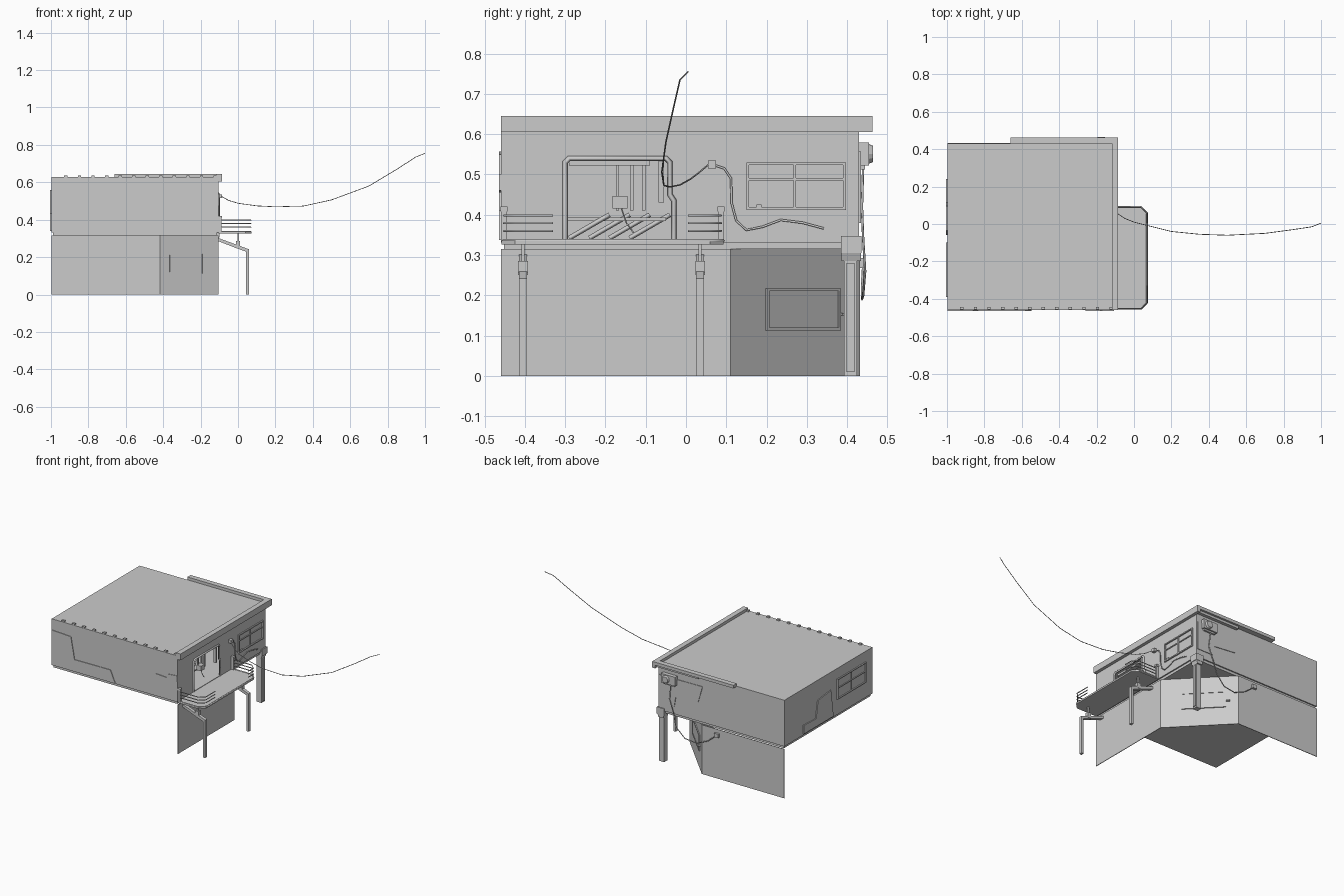
import bpy, bmesh, math
from mathutils import Matrix, Vector

if "Cube" in bpy.data.objects:
    bpy.data.objects.remove(bpy.data.objects["Cube"])


def finish(name, bm):
    bmesh.ops.recalc_face_normals(bm, faces=bm.faces)
    me = bpy.data.meshes.new(name)
    bm.to_mesh(me)
    bm.free()
    ob = bpy.data.objects.new(name, me)
    bpy.context.collection.objects.link(ob)
    return ob


def box(name, a0, a1, b0, b1, c0, c1, M=Matrix()):
    bm = bmesh.new()
    bmesh.ops.create_cube(bm, size=1)
    for v in bm.verts:
        p = Vector((a1 if v.co.x > 0 else a0, b1 if v.co.y > 0 else b0, c1 if v.co.z > 0 else c0))
        v.co = M @ p
    return finish(name, bm)


# prism: profile in the (u, z) plane of a wall, extruded along its outward axis
def prism(name, pts, o0, o1, M):
    bm = bmesh.new()
    f = bm.faces.new([bm.verts.new((u, o0, z)) for u, z in pts])
    r = bmesh.ops.extrude_face_region(bm, geom=[f])
    for v in r['geom']:
        if isinstance(v, bmesh.types.BMVert):
            v.co.y = o1
    bm.transform(M)
    return finish(name, bm)


def tube(name, pts, r, res=1, cyclic=False):
    cu = bpy.data.curves.new(name, 'CURVE')
    cu.dimensions = '3D'
    cu.bevel_depth, cu.bevel_resolution, cu.use_fill_caps = r, res, True
    sp = cu.splines.new('POLY')
    sp.points.add(len(pts) - 1)
    for p, co in zip(sp.points, pts):
        p.co = (*co, 1)
    sp.use_cyclic_u = cyclic
    tmp = bpy.data.objects.new(name, cu)
    bpy.context.collection.objects.link(tmp)
    bpy.context.view_layer.update()
    me = bpy.data.meshes.new_from_object(tmp.evaluated_get(bpy.context.evaluated_depsgraph_get()))
    bpy.data.objects.remove(tmp)
    ob = bpy.data.objects.new(name, me)
    bpy.context.collection.objects.link(ob)
    return ob


def cut(ob, cutter):
    m = ob.modifiers.new('cut', 'BOOLEAN')
    m.operation, m.solver, m.object = 'DIFFERENCE', 'EXACT', cutter
    bpy.context.view_layer.update()
    ob.data = bpy.data.meshes.new_from_object(ob.evaluated_get(bpy.context.evaluated_depsgraph_get()))
    ob.modifiers.clear()
    bpy.data.objects.remove(cutter)


# wall frame: local (along wall, outward, up) -> world
def wall(origin, along, out):
    M = Matrix.Identity(4)
    for i in range(2):
        M[i][0], M[i][1], M[i][3] = along[i], out[i], origin[i]
    return M


def window(name, u0, u1, z0, z1, M, us=(), zs=(), t=.007, o=.008):
    for k, (a, b, c, d) in enumerate([(u0, u0 + t, z0, z1), (u1 - t, u1, z0, z1),
                                      (u0, u1, z0, z0 + t), (u0, u1, z1 - t, z1)]):
        box(f'{name}_frame_{k}', a, b, -.006, o, c, d, M)
    for u in us:
        box(name + '_mullion', u - .003, u + .003, -.006, o - .003, z0, z1, M)
    for z in zs:
        box(name + '_bar', u0, u1, -.006, o - .003, z - .003, z + .003, M)


XR, YF, YB, ZF, ZR = -.105, -.46, .43, .335, .627
RIGHT = wall((XR, 0), (0, 1), (1, 0))
LEFT = wall((-1, 0), (0, 1), (-1, 0))
FRONT = wall((0, YF), (1, 0), (0, -1))
BACK = wall((0, YB), (1, 0), (0, 1))
d = Vector((-.31, .32)).normalized()
DIAG = wall((XR, .11), (d.x, d.y), (d.y, -d.x))

# lower storey: right wall, diagonal entrance wall and back wall
bm = bmesh.new()
foot = [(XR, YF), (XR, .11), (-.415, YB), (-.998, YB)]
cols = [[bm.verts.new((x, y, z)) for z in (0, .315)] for x, y in foot]
for a, b in zip(cols, cols[1:]):
    bm.faces.new((a[0], b[0], b[1], a[1]))
lower = finish('lower_walls', bm)
sol = lower.modifiers.new('thickness', 'SOLIDIFY')
sol.thickness, sol.offset = .004, 0

# upper storey shell
box('floor_band', -.99, XR - .008, YF + .008, YB - .008, .315, ZF)
box('upper_floor', -.998, XR, YF, YB, ZF - .004, ZF + .004)
box('roof', -.998, XR, YF, YB, ZR - .01, ZR)
box('front_wall', -.998, XR, YF, YF + .01, ZF, ZR)
box('back_wall', -.998, XR, YB - .01, YB, ZF, ZR)
box('left_wall', -.998, -.988, YF, YB, ZF, ZR)
right = box('right_wall', XR - .01, XR, YF, YB, ZF, ZR)
door = [(-.3, .338), (-.3, .53), (-.29, .54), (-.05, .54), (-.04, .53), (-.04, .45), (-.03, .435), (-.03, .338)]
cut(right, prism('door_cutter', door, -.05, .05, RIGHT))
cut(right, box('window_cutter', .152, .393, -.05, .05, .415, .527, RIGHT))

# roof gutters and beam ends
box('right_gutter', XR, -.085, YF, .463, .605, .645)
box('right_gutter_lip', -.118, XR, YF, .45, .625, .645)
box('back_gutter', -.66, -.085, YB, .463, .625, .645)
box('back_gutter_under', -.4, -.085, YB, .45, .61, .625)
for i in range(12):
    x = -.92 + i * .0725
    box(f'beam_end_{i}', x - .009, x + .009, YF + .002, YF + .016, ZR - .01, ZR + .009)

# doorway frame, inner track, hanging strips and debris
tube('door_frame', [(XR, u, z) for u, z in door], .007, 0)
box('door_track', -.15, -.12, -.29, -.09, .522, .535)
box('door_side_rail', -.125, -.11, -.068, -.055, .43, .54)
for i, y in enumerate((-.17, -.135, -.105)):
    box(f'hanging_strip_{i}', -.17, -.16, y - .004, y + .004, .41, .535)
box('switch_box', -.165, -.135, -.182, -.145, .415, .447)
tube('switch_cable', [(-.15, -.16, .415), (-.15, -.148, .38), (-.15, -.13, .355)], .002)
for i in range(4):
    y = -.29 + i * .05
    tube(f'debris_bar_{i}', [(-.2 - .02 * i, y, .342), (-.2 - .02 * i, y + .1, .4)], .006, 0)
box('debris_plank', -.28, -.2, -.3, -.05, .385, .393)

# upper window and lower entrance window
box('upper_window_glass', .15, .395, -.009, -.006, .412, .53, RIGHT)
window('upper_window', .15, .397, .412, .53, RIGHT, (.27,), (.488,))
box('upper_window_latch', .175, .188, 0, .009, .418, .426, RIGHT)
window('entrance_hatch', .12, .375, .113, .217, DIAG)
box('entrance_hatch_panel', .125, .37, 0, .005, .118, .212, DIAG)
box('entrance_handle', .375, .397, 0, .014, .15, .156, DIAG)

# balcony slab with chamfered outer corners and raised rim
edge = [(-.105, -.458), (.04, -.458), (.073, -.425), (.073, .06), (.04, .093), (-.105, .093)]
bm = bmesh.new()
f = bm.faces.new([bm.verts.new((x, y, .326)) for x, y in edge])
r = bmesh.ops.extrude_face_region(bm, geom=[f])
bmesh.ops.translate(bm, vec=(0, 0, .01), verts=[v for v in r['geom'] if isinstance(v, bmesh.types.BMVert)])
finish('balcony_slab', bm)
tube('balcony_rim', [(x - .004, y * .99, .335) for x, y in edge], .005, 0)

# broken balcony railing: one piece at each end, with wall posts
for s, tag, ye, yend in ((-1, 'front', -.452, -.33), (1, 'back', .087, .005)):
    for k, z in enumerate((.36, .379, .398)):
        tube(f'{tag}_rail_{k}', [(-.1, ye, z), (.038, ye, z), (.069, ye - s * .03, z), (.069, yend, z)], .0028, 1)
    box(f'{tag}_rail_post', -.105, -.088, ye - .007, ye + .007, .336, .412)
    box(f'{tag}_rail_cap', -.105, -.085, ye - .009, ye + .009, .408, .42)

# bent balcony supports
leg = [(XR, .285), (XR, .302), (.005, .262), (.058, .242), (.058, 0), (.042, 0), (.042, .23), (-.002, .245)]
for tag, y in (('front', -.405), ('back', .035)):
    prism(f'{tag}_balcony_leg', leg, -.01, .01, wall((0, y), (1, 0), (0, 1)))
    box(f'{tag}_leg_strut', -.004, .006, y - .004, y + .004, .25, .33)
    box(f'{tag}_leg_bracket', -.012, .012, y - .012, y + .012, .25, .285)

# corner column under the overhang
box('corner_column', -.143, -.108, .392, .425, 0, .29)
box('corner_column_face', -.108, -.103, .398, .419, .01, .28)
box('corner_cap', -.15, -.098, .385, .436, .305, .347)
prism('corner_cap_taper', [(-.147, .305), (-.101, .305), (-.108, .285), (-.143, .285)], -.044, .004, BACK)

# broken plaster layers on the walls
layers = {
    'front_plaster': (FRONT, [(-.998, .337), (-.998, .557), (-.86, .55), (-.834, .41), (-.58, .412), (-.547, .337)]),
    'front_patch': (FRONT, [(-.26, .475), (-.18, .47), (-.17, .495), (-.107, .5), (-.107, .46), (-.25, .455)]),
    'left_plaster': (LEFT, [(.24, .34), (.24, .395), (.116, .39), (.096, .5), (-.035, .515), (-.06, .34)]),
    'back_plaster': (BACK, [(-.11, .557), (-.42, .56), (-.39, .455), (-.23, .44), (-.22, .38), (-.11, .38)])}
for name, (M, pts) in layers.items():
    prism(name, pts, -.002, .004, M)
window('left_window', -.39, -.1, .43, .56, LEFT, (-.245,), (.5,), .006, .006)

# wall unit with a round fan on the back wall, small box and its cable
box('wall_unit', -.24, -.14, 0, .024, .522, .58, BACK)
bm = bmesh.new()
bmesh.ops.create_cone(bm, cap_ends=True, segments=12, radius1=.025, radius2=.02, depth=.012,
                      matrix=Matrix.Translation((-.175, YB + .029, .551)) @ Matrix.Rotation(-math.pi / 2, 4, 'X'))
finish('wall_unit_fan', bm)
box('wall_unit_bracket', -.23, -.15, 0, .015, .512, .522, BACK)
box('junction_box', -.54, -.51, 0, .016, .268, .292, BACK)
tube('back_cable', [(-.2, .44, .52), (-.19, .437, .42), (-.22, .44, .34), (-.24, .445, .26), (-.3, .44, .2),
                    (-.38, .437, .19), (-.46, .437, .225), (-.52, .44, .275)], .003)

# cable anchor, overhead line and loose wall cable
box('cable_anchor', .055, .075, 0, .02, .515, .535, RIGHT)
tube('overhead_line', [(-.095, .06, .528), (-.05, .03, .503), (0, .01, .488), (.1, -.015, .474), (.2, -.04, .469),
                       (.35, -.055, .473), (.5, -.06, .506), (.7, -.05, .58), (.85, -.03, .67), (.95, -.015, .735),
                       (1, .005, .755)], .002)
tube('wall_cable', [(XR + .004, y, z) for y, z in
                    [(.065, .525), (.095, .515), (.112, .49), (.113, .43), (.125, .385), (.15, .362), (.19, .37),
                     (.235, .387), (.29, .38), (.342, .366)]], .003)
